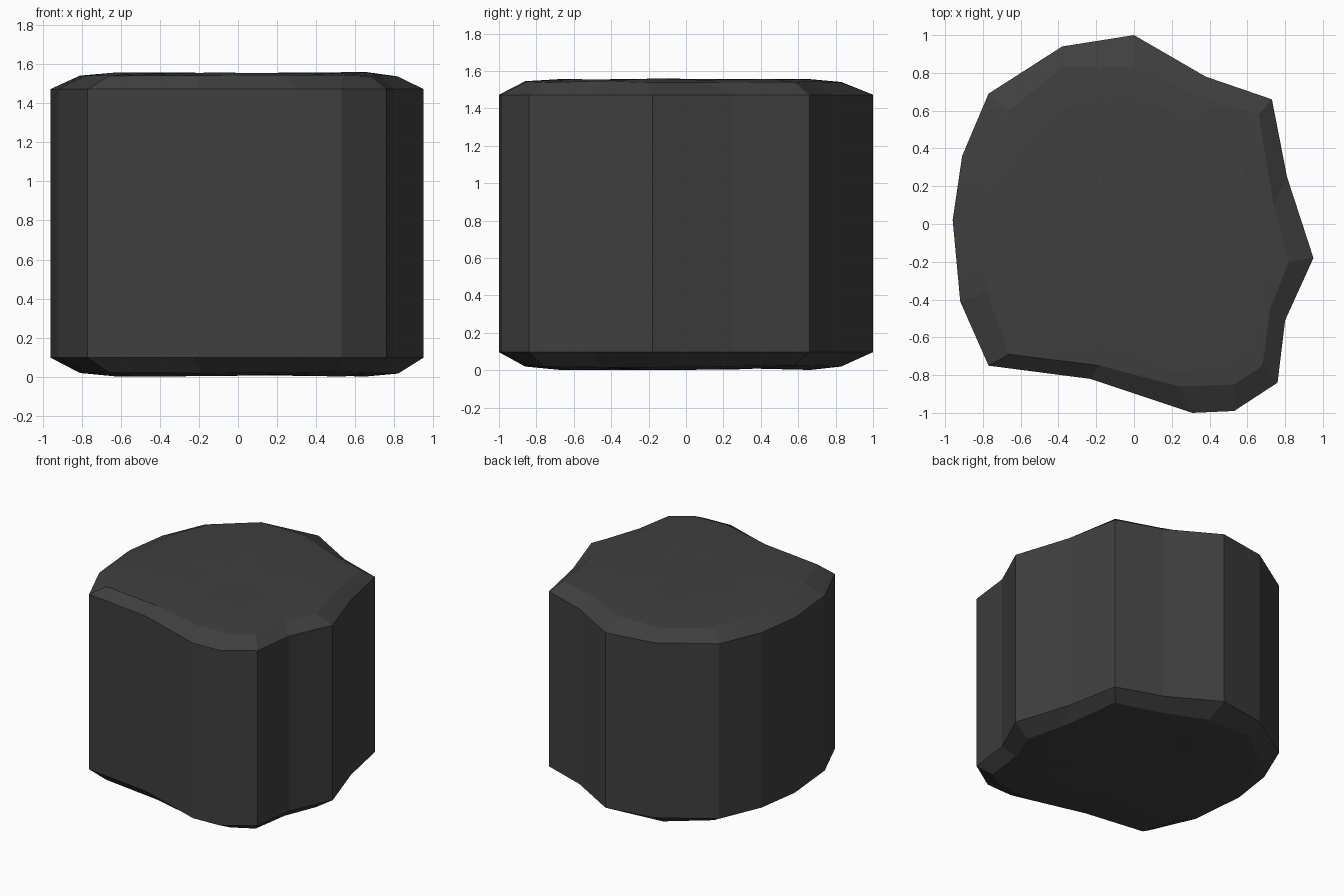
import bpy
import bmesh
import random
from mathutils import Vector

random.seed(4)
cube = bpy.data.objects.get("Cube")
if cube:
    bpy.data.objects.remove(cube, do_unlink=True)

# One dark stone colour
stone = bpy.data.materials.new("dark_stone")
stone.use_nodes = True
colour = (0.05, 0.05, 0.05, 1)
stone.diffuse_color = colour
bsdf = next(n for n in stone.node_tree.nodes if n.type == "BSDF_PRINCIPLED")
bsdf.inputs["Base Color"].default_value = colour
bsdf.inputs["Roughness"].default_value = 0.9

# Outline of the column and of the worn rim inside it
outline = [(0.95, -0.18), (0.81, 0.25), (0.73, 0.66), (0.38, 0.78),
           (0, 1), (-0.38, 0.94), (-0.77, 0.69), (-0.91, 0.36),
           (-0.96, 0.02), (-0.92, -0.41), (-0.77, -0.75), (-0.23, -0.82),
           (0.31, -1), (0.53, -0.99), (0.76, -0.84), (0.8, -0.51)]
rim = [(0.82, -0.2), (0.74, 0.1), (0.66, 0.58), (0.34, 0.68),
       (0, 0.83), (-0.38, 0.83), (-0.66, 0.6), (-0.77, 0.35),
       (-0.81, 0.02), (-0.78, -0.36), (-0.66, -0.69), (-0.18, -0.75),
       (0.24, -0.86), (0.53, -0.85), (0.68, -0.75), (0.72, -0.45)]
HEIGHT, BEVEL = 1.57, 0.097

bm = bmesh.new()


def ring(points, depth, top, scale=1.0, rough=0.0):
    """Ring of vertices at a depth below the top, or above the base."""
    verts = []
    for x, y in points:
        d = depth + random.uniform(-rough, rough)
        z = HEIGHT - d if top else d
        verts.append(bm.verts.new((x * scale, y * scale, z)))
    return verts


def bridge(a, b):
    """Quads between two matching rings."""
    n = len(a)
    for i in range(n):
        j = (i + 1) % n
        bm.faces.new((a[i], a[j], b[j], b[i]))


def cap(edge, top):
    """Chamfered, gently uneven end of the column."""
    last = edge
    for scale, depth, rough in ((1, 0.028, 0.005), (0.8, 0.016, 0.007),
                                (0.45, 0.018, 0.007)):
        new = ring(rim, depth, top, scale, rough)
        bridge(last, new)
        last = new
    centre = bm.verts.new((0, 0, HEIGHT - 0.018 if top else 0.018))
    for i, v in enumerate(last):
        bm.faces.new((v, last[(i + 1) % len(last)], centre))


# Column sides and both worn ends
low = ring(outline, BEVEL, False)
high = ring(outline, BEVEL, True)
bridge(low, high)
cap(high, True)
cap(low, False)

# Settle the lowest bump on the ground
lowest = min(v.co.z for v in bm.verts)
for v in bm.verts:
    if v.co.z < BEVEL:
        v.co -= Vector((0, 0, lowest * (1 - v.co.z / BEVEL)))
bmesh.ops.recalc_face_normals(bm, faces=bm.faces)

mesh = bpy.data.meshes.new("stone_column")
bm.to_mesh(mesh)
bm.free()
mesh.materials.append(stone)
column = bpy.data.objects.new("stone_column", mesh)
bpy.context.collection.objects.link(column)

# Soft lumps on the ends, crisp edges elsewhere
bpy.context.view_layer.objects.active = column
column.select_set(True)
bpy.ops.object.shade_smooth_by_angle(angle=0.12)
